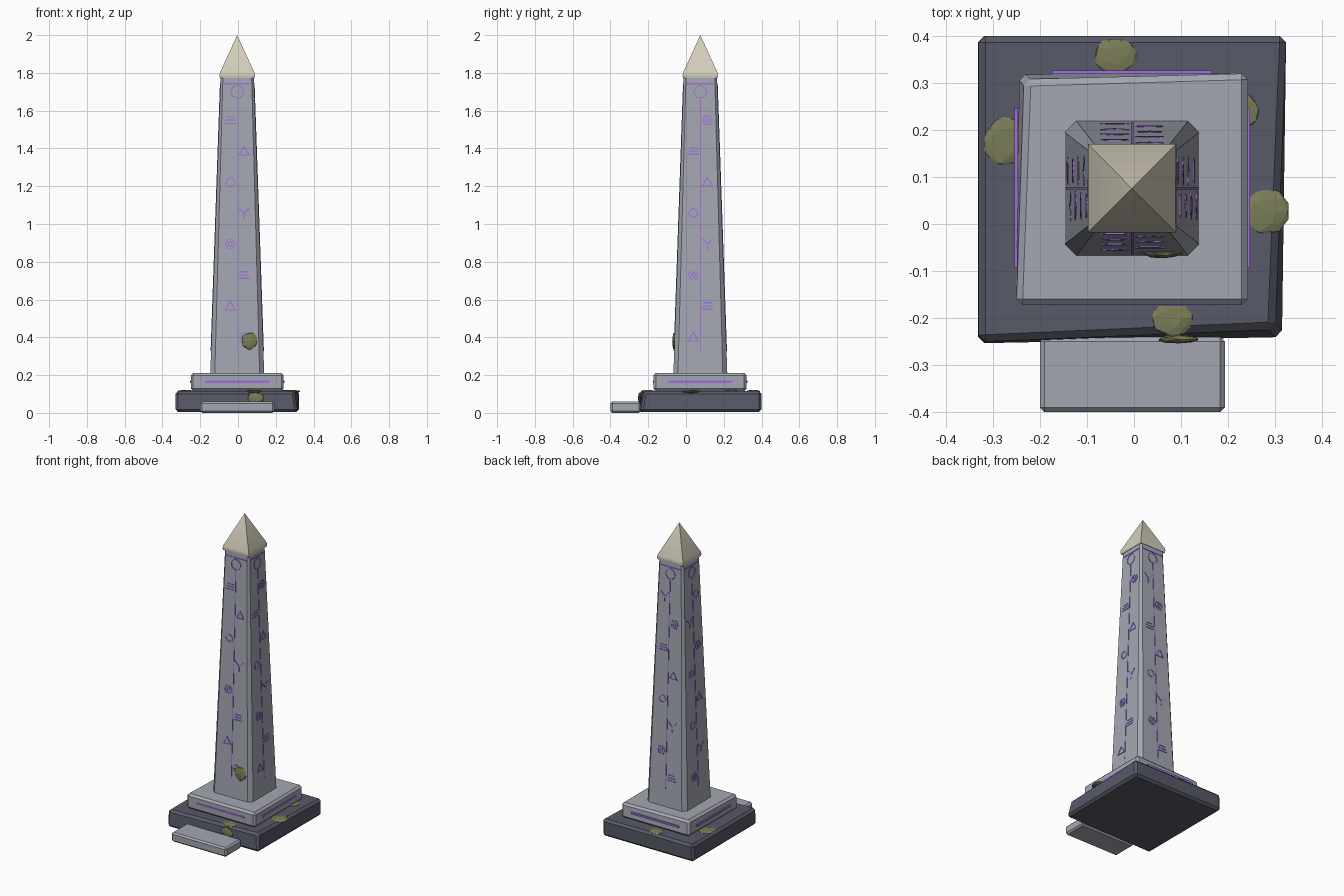
import bpy, bmesh, math, random
from mathutils import Matrix, Vector

random.seed(4)
cube = bpy.data.objects.get("Cube")
if cube:
    bpy.data.objects.remove(cube, do_unlink=True)

CX, CY = -0.004, 0.076            # obelisk axis
Z0, Z1, H0, H1 = 0.20, 1.78, 0.143, 0.088


def material(name, rgb):
    m = bpy.data.materials.new(name)
    m.use_nodes = True
    m.diffuse_color = (*rgb, 1)
    m.node_tree.nodes["Principled BSDF"].inputs["Base Color"].default_value = (*rgb, 1)
    return m


STONE = material("grey stone", (0.37, 0.39, 0.44))
DARK = material("dark slate", (0.095, 0.1, 0.135))
CAP = material("pale capstone", (0.67, 0.62, 0.51))
MOSS = material("moss green", (0.195, 0.205, 0.095))
GLOW = material("violet rune", (0.36, 0.16, 0.75))


def finish(name, bm, mat, smooth=False, bevel=0):
    bmesh.ops.recalc_face_normals(bm, faces=bm.faces)
    if bevel:
        bmesh.ops.bevel(bm, geom=bm.edges[:], offset=bevel, segments=1, affect='EDGES')
    mesh = bpy.data.meshes.new(name)
    bm.to_mesh(mesh)
    bm.free()
    mesh.materials.append(mat)
    ob = bpy.data.objects.new(name, mesh)
    bpy.context.collection.objects.link(ob)
    if smooth:
        mesh.shade_smooth()
        mesh.set_sharp_from_angle(angle=math.radians(30))
    return ob


def loft(rings):
    """Join rings of equal point count; close both ends."""
    bm = bmesh.new()
    vs = [[bm.verts.new(p) for p in r] for r in rings]
    for a, b in zip(vs, vs[1:]):
        n = len(a)
        for i in range(n):
            bm.faces.new((a[i], a[(i + 1) % n], b[(i + 1) % n], b[i]))
    bm.faces.new(vs[0])
    bm.faces.new(vs[-1])
    return bm


def square(h, z, c=0):
    """Square ring about the axis, with corners cut by c."""
    pts = []
    for sx, sy in ((-1, -1), (1, -1), (1, 1), (-1, 1)):
        cut = [(h - c, h), (h, h - c)] if c else [(h, h)]
        if sx * sy < 0:
            cut.reverse()
        pts += [(CX + sx * x, CY + sy * y, z) for x, y in reversed(cut)]
    return pts


def block(name, mat, bottom, top, z0, z1, bevel):
    return finish(name, loft([[(*p, z0) for p in bottom], [(*p, z1) for p in top]]),
                  mat, bevel=bevel)


# Worn base slab, plinth and front step
block("base_slab", DARK,
      [(-0.332, -0.254), (0.317, -0.243), (0.322, 0.4), (-0.332, 0.4)],
      [(-0.33, -0.25), (0.298, -0.222), (0.324, 0.4), (-0.33, 0.4)], 0.005, 0.115, 0.014)
block("plinth", STONE,
      [(-0.25, -0.172), (0.242, -0.172), (0.242, 0.32), (-0.246, 0.32)],
      [(-0.25, -0.172), (0.242, -0.172), (0.242, 0.32), (-0.232, 0.306)], 0.115, 0.212, 0.013)
step = [(-0.2, -0.4), (0.193, -0.4), (0.193, -0.24), (-0.2, -0.24)]
block("front_step", STONE, step, step, 0, 0.06, 0.01)

# Tapered shaft with cut corners, and capstone
finish("shaft", loft([square(H0, Z0, 0.024), square(H1, Z1, 0.012)]), STONE)
cap = loft([square(0.091, 1.772), square(0.094, 1.785), square(0.092, 1.80),
            square(0.0005, 2.0)])
bmesh.ops.remove_doubles(cap, verts=cap.verts, dist=0.002)
finish("capstone", cap, CAP, smooth=True)


# Runes: thin strokes lying on a shaft face
def stroke(bm, p, q, w=0.006):
    p, q = Vector(p), Vector(q)
    d = (q - p).normalized() * w / 2
    n = Vector((-d.y, d.x))
    rings = []
    for out in (-0.002, 0.0025):
        ring = []
        for c in (p - d + n, p - d - n, q + d - n, q + d + n):
            half = H0 + (H1 - H0) * (c.y - Z0) / (Z1 - Z0)
            ring.append(bm.verts.new((c.x, -half - out, c.y)))
        rings.append(ring)
    a, b = rings
    bm.faces.new(b)
    for i in range(4):
        bm.faces.new((a[i], a[(i + 1) % 4], b[(i + 1) % 4], b[i]))


def ngon(bm, u, z, r, n, turn=0.0, w=0.005):
    pts = [(u + r * math.cos(turn + math.tau * i / n),
            z + r * math.sin(turn + math.tau * i / n)) for i in range(n)]
    for i in range(n):
        stroke(bm, pts[i], pts[(i + 1) % n], w)


def bars(bm, u, z):
    for dz, h in ((-0.017, 0.028), (0, 0.024), (0.017, 0.018)):
        stroke(bm, (u - h, z + dz), (u + h, z + dz))


def triangle(bm, u, z):
    ngon(bm, u, z - 0.006, 0.031, 3, math.pi / 2, 0.006)


def circle(bm, u, z):
    ngon(bm, u, z, 0.023, 12)


def fork(bm, u, z):
    for du, dz in ((-0.027, 0.027), (0.027, 0.027), (0, -0.029)):
        stroke(bm, (u, z), (u + du, z + dz))


def hexagon(bm, u, z):
    ngon(bm, u, z, 0.026, 6)
    ngon(bm, u, z, 0.011, 6)


GLYPHS = (bars, triangle, circle, fork, hexagon)
SIDES = ("front", "left", "back", "right")
for k, side in enumerate(SIDES):
    bm = bmesh.new()
    stroke(bm, (0, 0.33), (0, 1.66), 0.005)
    stroke(bm, (-0.07, 1.743), (0.07, 1.743), 0.007)
    ngon(bm, 0, 1.70, 0.033, 16)
    for j in range(8):
        GLYPHS[(j - k) % 5](bm, -0.037 * (-1) ** (j + k), 1.55 - 0.164 * j)
    bm.transform(Matrix.Translation((CX, CY, 0)) @ Matrix.Rotation(k * math.pi / 2, 4, 'Z'))
    finish(side + "_runes", bm, GLOW)

    # Glowing band on the plinth
    bm = bmesh.new()
    bmesh.ops.create_cube(bm, size=1)
    bm.transform(Matrix.Translation((CX, CY - 0.0, 0.165))
                 @ Matrix.Rotation(k * math.pi / 2, 4, 'Z')
                 @ Matrix.Translation((0, -0.2465, 0))
                 @ Matrix.Diagonal((0.34, 0.008, 0.012, 1)))
    finish(side + "_plinth_band", bm, GLOW)


# Moss patches: flattened rough blobs
def moss(name, loc, size):
    bm = bmesh.new()
    bmesh.ops.create_icosphere(bm, subdivisions=2, radius=1)
    for v in bm.verts:
        v.co *= random.uniform(0.88, 1.06)
    bm.transform(Matrix.Translation(loc) @ Matrix.Diagonal((*size, 1)))
    finish(name, bm, MOSS)


moss("moss_back", (-0.04, 0.358, 0.113), (0.048, 0.04, 0.009))
moss("moss_right", (-0.272, 0.175, 0.113), (0.05, 0.057, 0.009))
moss("moss_left_small", (0.232, 0.24, 0.113), (0.038, 0.04, 0.009))
moss("moss_left", (0.28, 0.027, 0.113), (0.049, 0.052, 0.009))
moss("moss_front", (0.08, -0.2, 0.113), (0.046, 0.042, 0.009))
moss("moss_slab_face", (0.095, -0.245, 0.078), (0.047, 0.009, 0.03))
moss("moss_shaft", (0.062, -0.062, 0.38), (0.043, 0.011, 0.047))
